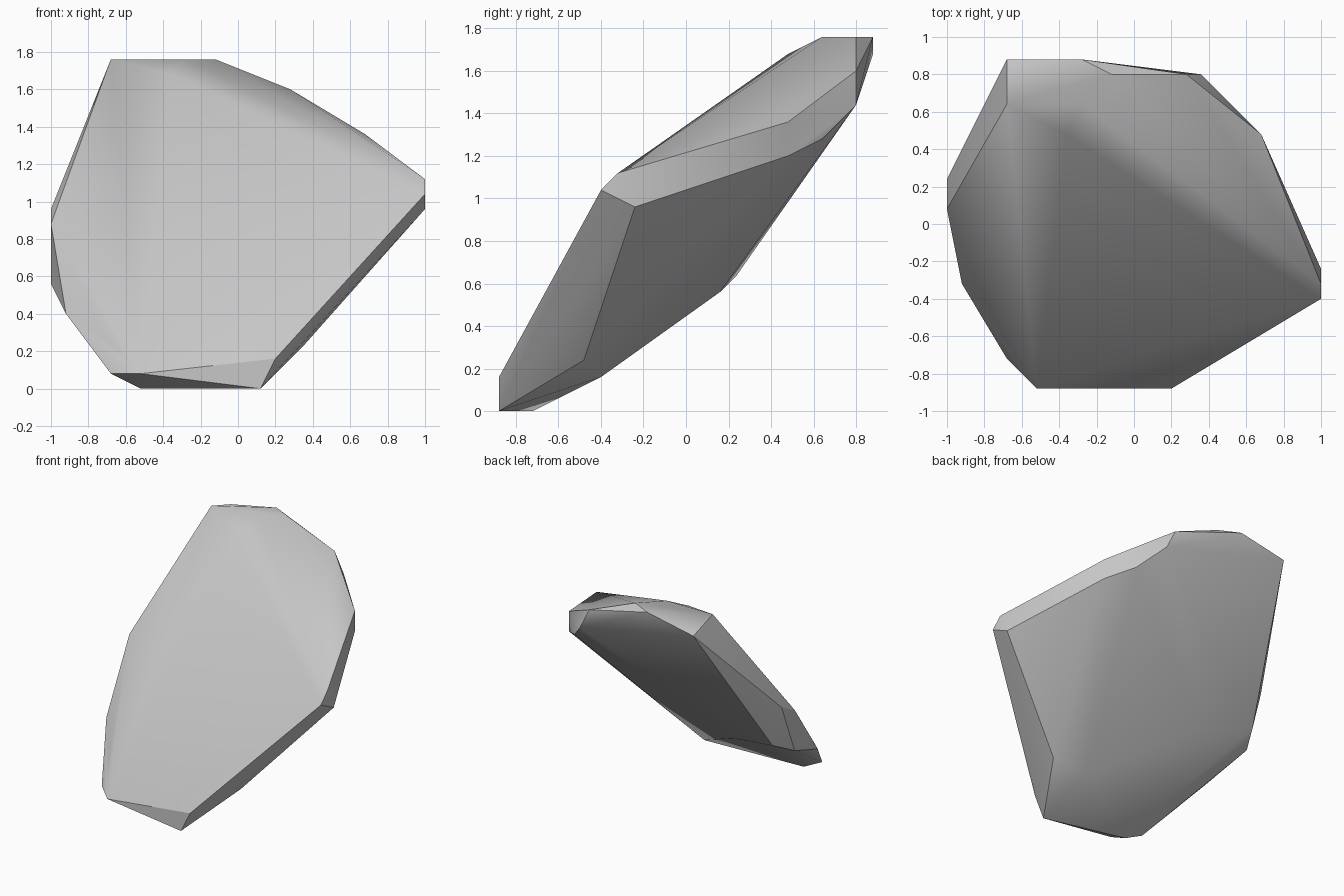
import bpy
import bmesh
import math
from mathutils import Vector

cube = bpy.data.objects.get("Cube")
if cube:
    bpy.data.objects.remove(cube, do_unlink=True)

# Corners are placed on a regular lattice with this spacing
STEP = 0.04

# Upper tip and the shoulder falling away to the right
crown = [(-17, 16, 44), (-17, 22, 42), (-7, 22, 44), (-3, 20, 44),
         (-7, 16, 44), (-9, 12, 42), (7, 20, 40), (9, 20, 36),
         (17, 12, 34), (17, 12, 30), (13, 16, 32)]

# Blunt point on the +x side
point = [(25, -8, 28), (25, -10, 26), (25, -6, 24)]

# Chipped foot
foot = [(5, -22, 4), (3, -22, 0), (-13, -22, 2), (-13, -18, 0),
        (-17, -18, 2), (-17, -16, 6), (9, -12, 6)]

# Chipped edge on the -x side
flank = [(-23, -8, 10), (-25, 2, 14), (-25, 2, 22), (-25, 6, 24),
         (-23, 5, 26), (-23, 6, 16)]

# Rounded underside
belly = [(3, -10, 4), (-13, 4, 14)]


def make_material(name, colour):
    material = bpy.data.materials.new(name)
    material.use_nodes = True
    material.diffuse_color = colour
    shader = material.node_tree.nodes["Principled BSDF"]
    shader.inputs["Base Color"].default_value = colour
    return material


def make_shard(name, corners, material):
    """Wrap a tight faceted skin around the corner points."""
    bm = bmesh.new()
    for corner in corners:
        bm.verts.new(Vector(corner) * STEP)
    hull = bmesh.ops.convex_hull(bm, input=bm.verts[:])
    buried = {v for v in hull["geom_interior"] if isinstance(v, bmesh.types.BMVert)}
    bmesh.ops.delete(bm, geom=list(buried), context="VERTS")

    # Merge triangles that lie in one plane
    bmesh.ops.dissolve_limit(bm, angle_limit=math.radians(1),
                             verts=bm.verts[:], edges=bm.edges[:])
    bmesh.ops.recalc_face_normals(bm, faces=bm.faces[:])
    mesh = bpy.data.meshes.new(name)
    bm.to_mesh(mesh)
    bm.free()
    mesh.materials.append(material)
    shard = bpy.data.objects.new(name, mesh)
    bpy.context.collection.objects.link(shard)
    return shard


stone = make_material("stone grey", (0.57, 0.57, 0.57, 1))
shard = make_shard("rock_shard", crown + point + foot + flank + belly, stone)

# Soft broad faces with crisp chipped edges
bpy.ops.object.select_all(action="DESELECT")
shard.select_set(True)
bpy.context.view_layer.objects.active = shard
bpy.ops.object.shade_smooth_by_angle(angle=math.radians(30))
